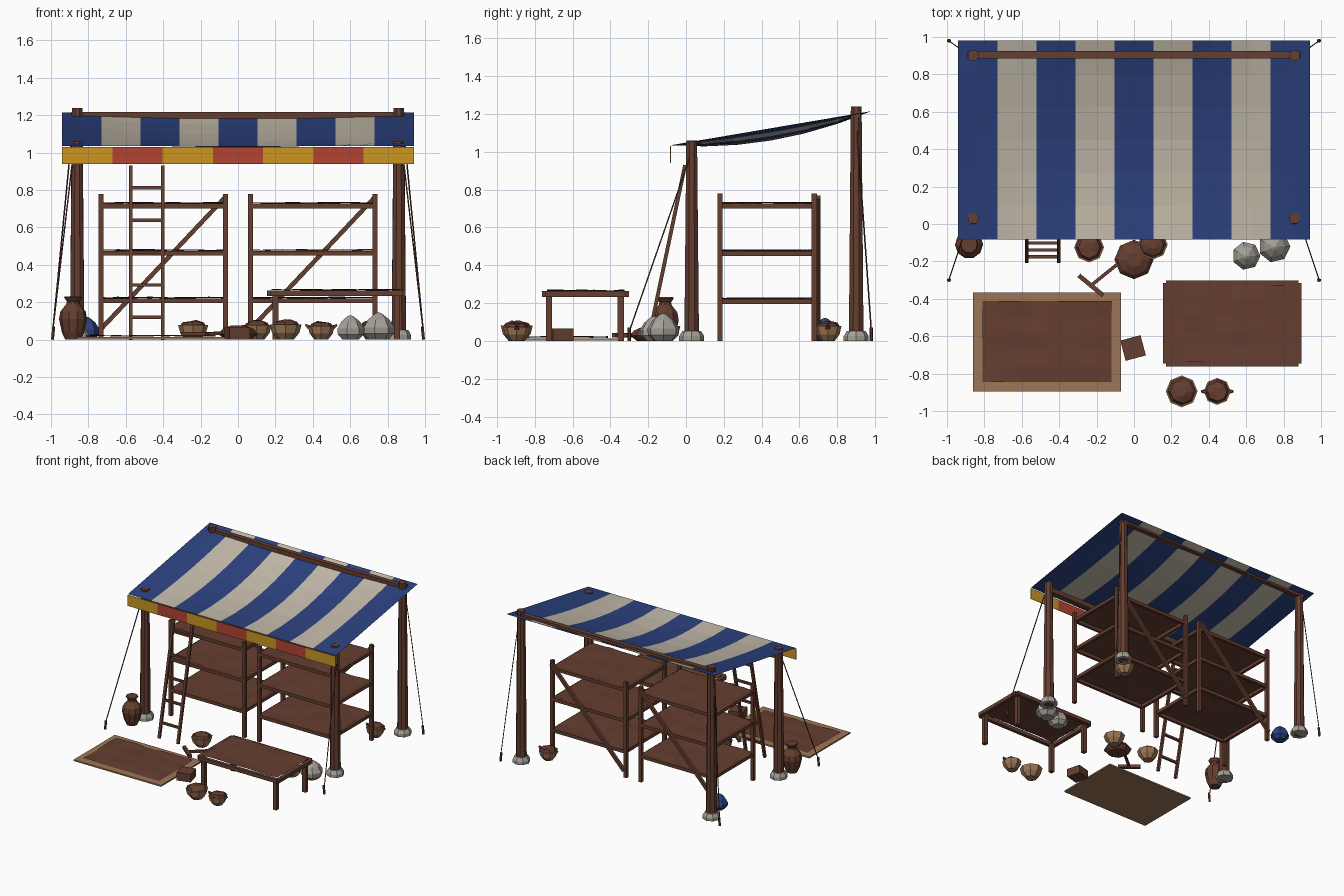
import bpy, bmesh, math, random
from mathutils import Vector, Matrix

random.seed(4)
if "Cube" in bpy.data.objects:
    bpy.data.objects.remove(bpy.data.objects["Cube"])


def material(name, *srgb):
    m = bpy.data.materials.new(name)
    m.use_nodes = True
    col = [(c / 255 / 12.92 if c < 11 else ((c / 255 + 0.055) / 1.055) ** 2.4) for c in srgb] + [1]
    m.diffuse_color = col
    m.node_tree.nodes["Principled BSDF"].inputs["Base Color"].default_value = col
    return m


wood = material("brown wood", 101, 62, 48)
blue = material("blue cloth", 44, 66, 128)
cream = material("cream cloth", 196, 187, 171)
yellow = material("yellow cloth", 202, 150, 36)
red = material("red cloth", 178, 68, 52)
tan = material("tan clay", 156, 118, 86)
stone = material("pale stone", 166, 161, 152)


def finish(name, bm, *mats, solid=True):
    if solid:
        bmesh.ops.recalc_face_normals(bm, faces=bm.faces)
    me = bpy.data.meshes.new(name)
    bm.to_mesh(me)
    bm.free()
    for m in mats:
        me.materials.append(m)
    ob = bpy.data.objects.new(name, me)
    bpy.context.scene.collection.objects.link(ob)
    return ob


def box(name, size, loc, mat=wood, turn=0):
    bm = bmesh.new()
    bmesh.ops.create_cube(bm, size=1, matrix=Matrix.Translation(loc)
                          @ Matrix.Rotation(turn, 4, 'Z') @ Matrix.Diagonal((*size, 1)))
    return finish(name, bm, mat)


def rod(name, a, b, r1, r2=None, sides=4, mat=wood):
    # tapered bar between two points
    a, b = Vector(a), Vector(b)
    d = b - a
    rot = d.to_track_quat('Z', 'Y').to_matrix().to_4x4() @ Matrix.Rotation(math.pi / sides, 4, 'Z')
    bm = bmesh.new()
    bmesh.ops.create_cone(bm, cap_ends=True, segments=sides, radius1=r1, radius2=r2 or r1,
                          depth=d.length, matrix=Matrix.Translation((a + b) / 2) @ rot)
    return finish(name, bm, mat)


def lathe(name, profile, loc, mat, sides=8, jitter=0):
    bm = bmesh.new()
    rings = []
    for r, z in profile:
        rings.append([bm.verts.new((loc[0] + r * math.cos(math.tau * i / sides),
                                    loc[1] + r * math.sin(math.tau * i / sides),
                                    z + random.uniform(-jitter, jitter))) for i in range(sides)])
    for lo, hi in zip(rings, rings[1:]):
        for i in range(sides):
            j = (i + 1) % sides
            bm.faces.new((lo[i], lo[j], hi[j], hi[i]))
    bm.faces.new(rings[0])
    bm.faces.new(rings[-1])
    return finish(name, bm, mat)


def sheet(name, x0, x1, y0, y1, nx, ny, height, mats, rule=lambda i: 0):
    # grid surface whose height is a function of the two fractions
    bm = bmesh.new()
    g = [[bm.verts.new((x0 + (x1 - x0) * i / nx, y0 + (y1 - y0) * j / ny, height(i / nx, j / ny)))
          for j in range(ny + 1)] for i in range(nx + 1)]
    for i in range(nx):
        for j in range(ny):
            f = bm.faces.new((g[i][j], g[i + 1][j], g[i + 1][j + 1], g[i][j + 1]))
            f.material_index = rule(i)
    return finish(name, bm, *mats, solid=False)


def lumpy(z):
    return lambda u, v: z + random.uniform(0, 0.01)


# Striped sagging awning
def sag(u, v):
    return 1.035 + 0.18 * v - 0.26 * v * (1 - v) * math.sin(math.pi * u)


sheet("awning", -0.94, 0.94, -0.08, 0.98, 18, 6, sag, (blue, cream), lambda i: (i // 2) % 2)

# Front valance
for i in range(7):
    w = 1.88 / 7
    box("valance_panel", (w, 0.004, 0.09), (-0.94 + w * (i + 0.5), -0.082, 0.985), red if i % 2 else yellow)

# Posts, footings, guy ropes and pegs
for side in (-1, 1):
    for label, y, top, peg_y in (("front", 0.03, 1.06, -0.3), ("back", 0.9, 1.24, 0.98)):
        x = side * 0.86
        rod(label + "_post", (x, y, 0), (x, y, top), 0.042, 0.031, 8)
        lathe(label + "_footing", [(0.066, 0), (0.066, 0.025), (0.05, 0.052)], (x, y), stone)
        rod(label + "_rope", (x + side * 0.02, y, top - 0.06), (side * 0.99, peg_y, 0.05), 0.004)
        rod(label + "_peg", (side * 0.992, peg_y, 0), (side * 0.985, peg_y, 0.07), 0.009, sides=6)

# Cross beams
box("front_beam", (1.76, 0.04, 0.04), (0, 0.03, 0.995))
box("back_beam", (1.78, 0.038, 0.036), (0, 0.905, 1.2))

# Two shelf racks
for cx in (-0.4, 0.4):
    for sx in (-1, 1):
        for y in (0.18, 0.678):
            box("rack_post", (0.027, 0.027, 0.78), (cx + sx * 0.333, y, 0.39))
    for z in (0.208, 0.462, 0.714):
        for y in (0.18, 0.678):
            box("shelf_rail", (0.65, 0.022, 0.026), (cx, y, z))
        for sx in (-1, 1):
            box("shelf_side_rail", (0.022, 0.48, 0.026), (cx + sx * 0.325, 0.43, z))
        sheet("shelf_top", cx - 0.325, cx + 0.325, 0.175, 0.683, 8, 5, lumpy(z + 0.012), (wood,))
    rod("rack_brace", (cx - 0.33, 0.7, 0.06), (cx + 0.33, 0.7, 0.76), 0.017)

# Leaning ladder
foot, head = Vector((0, -0.2, 0)), Vector((0, -0.005, 0.93))
for x in (-0.573, -0.403):
    rod("ladder_rail", foot + Vector((x, 0, 0)), head + Vector((x, 0, 0)), 0.014)
for k in range(5):
    p = foot.lerp(head, (0.12 + 0.173 * k) / 0.93)
    rod("ladder_rung", p + Vector((-0.573, 0, 0)), p + Vector((-0.403, 0, 0)), 0.012)

# Low table
for y in (-0.315, -0.747):
    box("table_long_rail", (0.71, 0.028, 0.03), (0.525, y, 0.248))
    for x in (0.2, 0.85):
        box("table_leg", (0.032, 0.032, 0.24), (x, -0.53 + (0.185 if y > -0.5 else -0.195), 0.12))
for x in (0.168, 0.882):
    box("table_short_rail", (0.028, 0.43, 0.03), (x, -0.531, 0.248))
sheet("table_top", 0.18, 0.87, -0.735, -0.325, 8, 5, lumpy(0.262), (wood,))

# Bordered rug
box("rug_border", (0.79, 0.53, 0.012), (-0.465, -0.63, 0.008), tan)
sheet("rug_centre", -0.81, -0.12, -0.845, -0.412, 8, 5, lumpy(0.016), (wood,))


# Filled bowls
def bowl(x, y, r, h, lugs=False):
    lathe("bowl", [(0.5 * r, 0), (0.86 * r, 0.35 * h), (r, 0.78 * h), (0.9 * r, 0.78 * h), (0.8 * r, 0.6 * h)],
          (x, y), tan)
    lathe("bowl_contents", [(0.9 * r, 0.7 * h), (0.72 * r, 0.92 * h), (0.3 * r, h)], (x, y), wood, jitter=0.006)
    if lugs:
        for s in (-1, 1):
            rod("bowl_lug", (x + s * r * 0.9, y, 0.7 * h), (x + s * r * 1.18, y, 0.85 * h), 0.016, 0.006)


bowl(0.255, -0.895, 0.085, 0.105)
bowl(0.445, -0.895, 0.072, 0.095, True)
bowl(-0.24, -0.125, 0.08, 0.1)
bowl(0.1, -0.11, 0.08, 0.1)
bowl(0.72, 0.75, 0.072, 0.1, True)


# Tied sacks
def sack(x, y, r, h, mat):
    lathe("sack", [(0.6 * r, 0), (0.97 * r, 0.22 * h), (r, 0.45 * h), (0.68 * r, 0.75 * h),
                   (0.25 * r, 0.95 * h), (0.08 * r, h)], (x, y), mat, 7)


sack(0.6, -0.17, 0.076, 0.13, stone)
sack(0.75, -0.12, 0.086, 0.145, stone)
sack(-0.81, 0.735, 0.07, 0.122, blue)

# Tall jar
lathe("jar", [(0.042, 0), (0.06, 0.04), (0.075, 0.11), (0.068, 0.15), (0.036, 0.19), (0.033, 0.205),
              (0.048, 0.225), (0.044, 0.232)], (-0.882, -0.11), wood, 10)

# Basket mound, box and mallet
lathe("mound", [(0.07, 0), (0.105, 0.03), (0.085, 0.055), (0.04, 0.075)], (0, -0.19), wood)
box("small_box", (0.112, 0.112, 0.066), (-0.005, -0.663, 0.033), turn=math.radians(15))
rod("mallet_handle", (-0.07, -0.2, 0.035), (-0.225, -0.325, 0.03), 0.013)
rod("mallet_head", (-0.295, -0.275, 0.03), (-0.165, -0.382, 0.03), 0.017)
